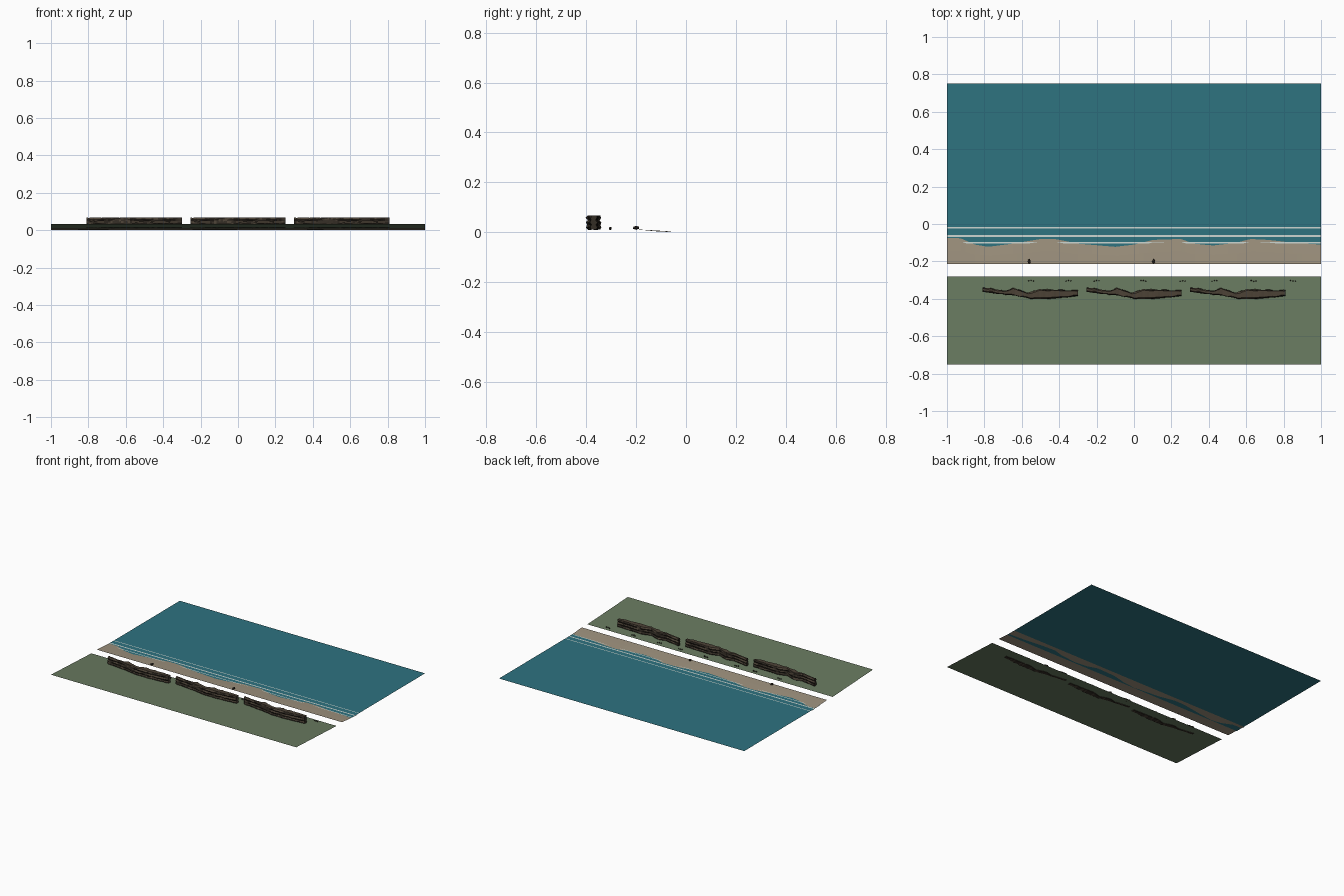
import bpy, bmesh, math, random
from mathutils import Vector, noise

random.seed(4)
cube = bpy.data.objects.get("Cube")
if cube:
    bpy.data.objects.remove(cube, do_unlink=True)


def material(name, rgb):
    lin = [(c / 255 / 12.92) if c < 10 else ((c / 255 + 0.055) / 1.055) ** 2.4 for c in rgb]
    m = bpy.data.materials.new(name)
    m.use_nodes = True
    m.diffuse_color = (*lin, 1)
    m.node_tree.nodes["Principled BSDF"].inputs["Base Color"].default_value = (*lin, 1)
    return m


WATER = material("sea teal", (46, 115, 128))
GRASS = material("grass green", (105, 123, 96))
SAND = material("beach sand", (158, 146, 126))
FOAM = material("foam white", (205, 215, 210))
ROCK = material("dark rock", (52, 45, 37))
LIGHT_ROCK = material("worn rock", (76, 66, 54))


def add_object(name, bm, *mats):
    bmesh.ops.recalc_face_normals(bm, faces=bm.faces)
    mesh = bpy.data.meshes.new(name)
    bm.to_mesh(mesh)
    bm.free()
    for m in mats:
        mesh.materials.append(m)
    ob = bpy.data.objects.new(name, mesh)
    bpy.context.collection.objects.link(ob)
    return ob


def loft(bm, rows, closed=False):
    """Skin rows of points with quads."""
    grid = [[bm.verts.new(p) for p in row] for row in rows]
    n = len(grid[0])
    for a, b in zip(grid, grid[1:]):
        for i in range(n if closed else n - 1):
            j = (i + 1) % n
            bm.faces.new((a[i], a[j], b[j], b[i]))
    return grid


def lerp_table(table, u):
    for (u0, v0), (u1, v1) in zip(table, table[1:]):
        if u <= u1:
            return v0 + (v1 - v0) * (u - u0) / (u1 - u0)
    return table[-1][1]


def sheet(name, y0, z0, y1, z1, mat):
    bm = bmesh.new()
    loft(bm, [[(-1, y0, z0), (1, y0, z0)], [(-1, y1, z1), (1, y1, z1)]])
    for f in bm.faces:
        if f.normal.z < 0:
            f.normal_flip()
    return add_object(name, bm, mat)


# Sea, sloping meadow and foam lines
SEA_Z = 0.004
sheet("sea", -0.125, SEA_Z, 0.75, SEA_Z, WATER)
sheet("meadow", -0.75, 0.032, -0.28, 0.01, GRASS)
for name, y, half in (("outer_foam", -0.02, 0.003), ("middle_foam", -0.065, 0.005),
                      ("inner_foam", -0.1, 0.003)):
    sheet(name, y - half, SEA_Z + 0.001, y + half, SEA_Z + 0.001, FOAM)

# Beach: dips under the sea along a wavy shoreline
SHORE = [(-1, -.075), (-.93, -.075), (-.85, -.11), (-.78, -.122), (-.65, -.105), (-.5, -.08),
         (-.42, -.08), (-.3, -.105), (-.1, -.122), (0, -.11), (.1, -.085), (.25, -.08),
         (.32, -.105), (.42, -.115), (.55, -.1), (.62, -.08), (.72, -.085), (.85, -.1), (1, -.11)]
bm = bmesh.new()
rows = []
for i in range(81):
    x = -1 + i / 40
    shore = lerp_table(SHORE, x)
    rows.append([(x, -0.215, 0.012), (x, (shore - 0.215) / 2, 0.0085),
                 (x, shore, SEA_Z), (x, -0.045, 0)])
loft(bm, rows)
add_object("beach", bm, SAND)

# Rock walls: jagged layered ledges following a crooked line
FRONT = [(0, -.36), (.3, -.378), (.5, -.396), (.7, -.396), (1, -.382)]
BACK = [(0, -.342), (.24, -.36), (.32, -.345), (.48, -.37), (.6, -.352), (1, -.358)]
LENGTH, BOTTOM, TOP, LEVELS, STATIONS = 0.51, 0.011, 0.067, 7, 44


def rock_wall(name, x0):
    bm = bmesh.new()
    rows = []
    for i in range(STATIONS + 1):
        u = i / STATIONS
        x, yf, yb = x0 + u * LENGTH, lerp_table(FRONT, u), lerp_table(BACK, u)
        ring = []
        for side, y in ((-1, yf), (1, yb)):
            levels = range(LEVELS) if side < 0 else reversed(range(LEVELS))
            for k in levels:
                z = BOTTOM + (TOP - BOTTOM) * k / (LEVELS - 1)
                rough = noise.noise(Vector((u * 14, k * 0.9, side * 3))) * 0.006
                ledge = 0.003 if k % 2 else -0.001
                dz = noise.noise(Vector((u * 20, k * 2.3, side * 5))) * 0.004
                ring.append((x, y + side * (ledge + rough - 0.001), min(z + dz, 0.068)))
        rows.append(ring)
    grid = loft(bm, rows, closed=True)
    for end in (grid[0], grid[-1]):
        bm.faces.new(end)
    bm.normal_update()
    bmesh.ops.recalc_face_normals(bm, faces=bm.faces)
    for f in bm.faces:
        f.material_index = 1 if f.normal.z > 0.5 or random.random() < 0.2 else 0
    add_object(name, bm, ROCK, LIGHT_ROCK)


for name, x0 in (("right_rock_wall", -0.81), ("middle_rock_wall", -0.255),
                 ("left_rock_wall", 0.3)):
    rock_wall(name, x0)


# Loose stones on the beach and pebbles along the meadow edge
def stone(bm, centre, size):
    made = bmesh.ops.create_icosphere(bm, subdivisions=1, radius=1)["verts"]
    for v in made:
        s = random.uniform(0.85, 1.1)
        v.co = Vector(centre) + Vector([c * r * s for c, r in zip(v.co, size)])


for name, x in (("right_beach_stone", -0.56), ("left_beach_stone", 0.105)):
    bm = bmesh.new()
    stone(bm, (x, -0.2, 0.018), (0.009, 0.013, 0.008))
    add_object(name, bm, ROCK)

bm = bmesh.new()
for x in (-0.55, -0.35, -0.2, 0.05, 0.26, 0.43, 0.64, 0.85):
    for k in (-1, 0, 1):
        stone(bm, (x + k * 0.013, -0.304 + random.uniform(-0.003, 0.003), 0.016),
              (0.004, 0.003, 0.006))
add_object("meadow_pebbles", bm, ROCK)
